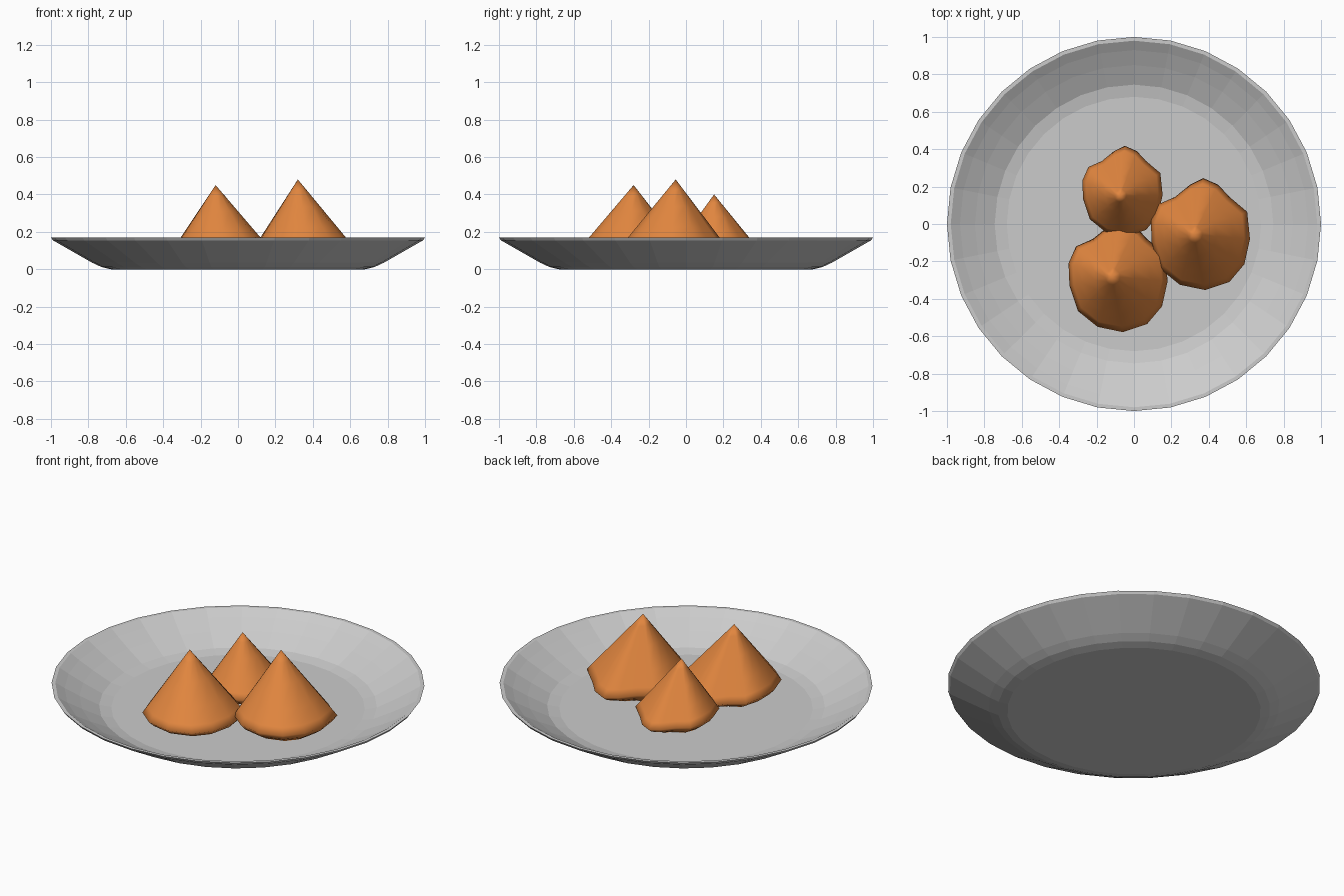
import bpy, bmesh, math

if "Cube" in bpy.data.objects:
    bpy.data.objects.remove(bpy.data.objects["Cube"])

def make_object(name, bm, smooth=False, mat=None):
    bmesh.ops.recalc_face_normals(bm, faces=bm.faces)
    me = bpy.data.meshes.new(name)
    bm.to_mesh(me)
    bm.free()
    for p in me.polygons:
        p.use_smooth = smooth
    ob = bpy.data.objects.new(name, me)
    bpy.context.collection.objects.link(ob)
    if mat:
        me.materials.append(mat)
    return ob

def loft(bm, rings):
    """Skin closed loops of points; a one-point ring is a pole."""
    loops = [[bm.verts.new(p) for p in r] for r in rings]
    for a, b in zip(loops, loops[1:]):
        n = max(len(a), len(b))
        for i in range(n):
            j = (i + 1) % n
            if len(a) == 1:
                bm.faces.new((a[0], b[i], b[j]))
            elif len(b) == 1:
                bm.faces.new((a[i], b[0], a[j]))
            else:
                bm.faces.new((a[i], b[i], b[j], a[j]))

# Plate: thin turned dish, 32 sides
SIDES = 32
profile = [(0.68, 0.0), (0.73, 0.012), (0.78, 0.035), (0.85, 0.075), (0.99, 0.155),
           (1.0, 0.17), (0.98, 0.17), (0.93, 0.138), (0.85, 0.093), (0.745, 0.04), (0.68, 0.028)]
rings = [[(0, 0, 0)]]
for r, z in profile:
    rings.append([(r * math.cos(2 * math.pi * i / SIDES), r * math.sin(2 * math.pi * i / SIDES), z)
                  for i in range(SIDES)])
rings.append([(0, 0, 0.028)])
bm = bmesh.new()
loft(bm, rings)
make_object("plate", bm)

# Pastries: pointed cones with a crimped back edge and a tucked base
crust = bpy.data.materials.new("crust")
crust.diffuse_color = (0.76, 0.24, 0.05, 1)
crust.use_nodes = True
crust.node_tree.nodes["Principled BSDF"].inputs["Base Color"].default_value = crust.diffuse_color

# rim outline relative to the tip: x, y, height change
OUTLINE = [(0.05, 0.30, -0.035), (0.13, 0.265, -0.03), (0.19, 0.20, -0.02), (0.285, 0.12, 0.005),
           (0.30, -0.025, 0), (0.27, -0.16, 0), (0.19, -0.255, 0), (0.06, -0.298, 0),
           (-0.075, -0.27, 0), (-0.18, -0.185, 0), (-0.225, -0.05, 0), (-0.23, 0.07, 0.005),
           (-0.19, 0.16, -0.01), (-0.10, 0.20, -0.02), (-0.02, 0.265, -0.03)]

def pastry(name, tip, size, rim_z, shift=(0, 0)):
    tx, ty, tz = tip
    rim = [(tx + x * size + shift[0], ty + y * size + shift[1], rim_z + dz * size)
           for x, y, dz in OUTLINE]
    cx = sum(p[0] for p in rim) / len(rim)
    cy = sum(p[1] for p in rim) / len(rim)
    rings = [[tip]]
    for t in (0.15, 0.4, 0.7, 0.9, 1.0):
        rings.append([(tx + (x - tx) * t, ty + (y - ty) * t, tz + (z - tz) * t) for x, y, z in rim])
    floor = 0.026
    for f, k in ((0.9, 0.62), (0.75, 0.3), (0.58, 0.0)):
        rings.append([(cx + (x - cx) * f, cy + (y - cy) * f, floor + (z - floor) * k) for x, y, z in rim])
    rings.append([(cx, cy, floor)])
    bm = bmesh.new()
    loft(bm, rings)
    make_object(name, bm, True, crust)

pastry("pastry_right", (0.32, -0.055, 0.48), 1.0, 0.118)
pastry("pastry_front", (-0.12, -0.28, 0.45), 1.0, 0.10)
pastry("pastry_back", (-0.075, 0.15, 0.40), 0.81, 0.10, (-0.015, 0.025))
